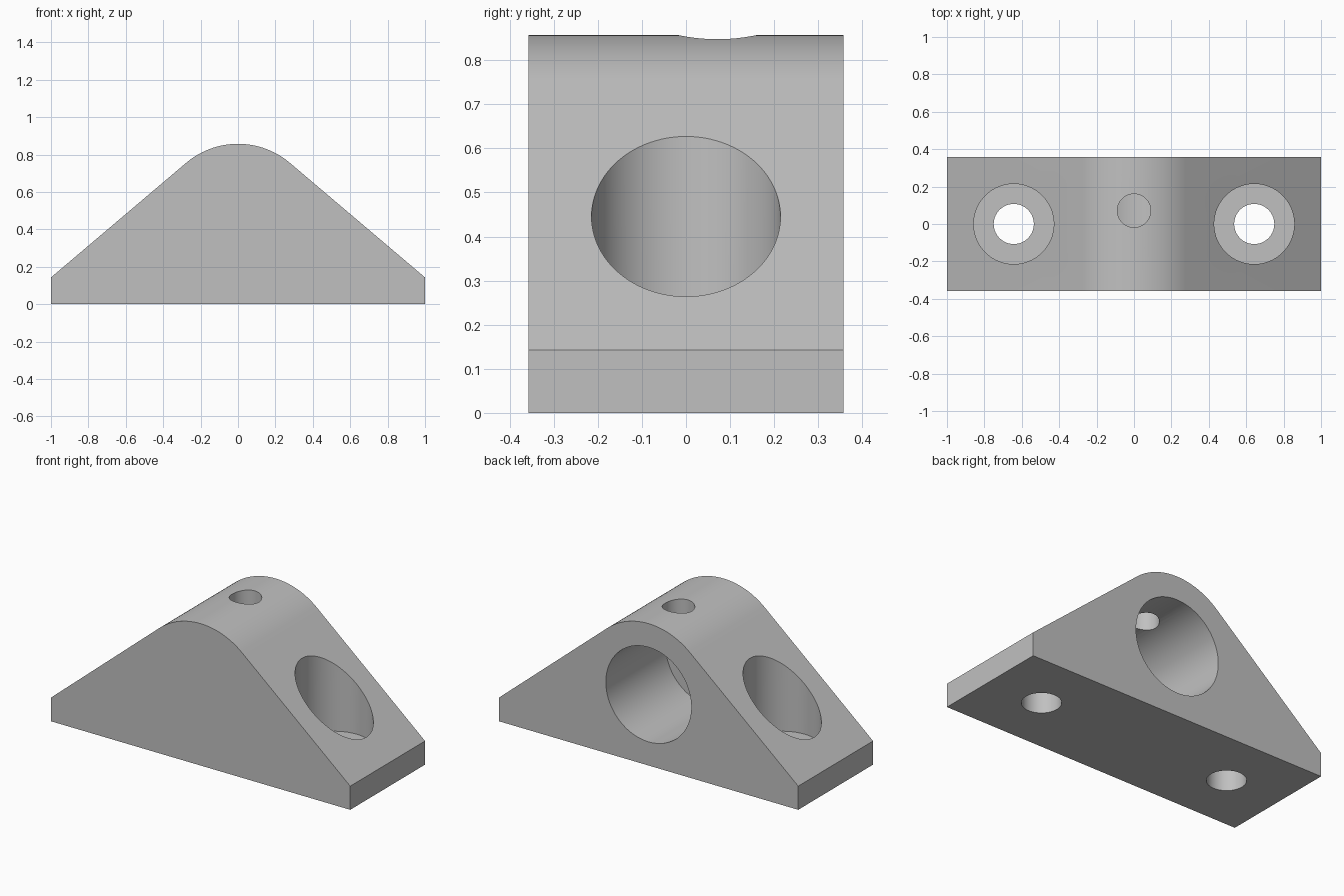
import bpy, bmesh, math
from mathutils import Matrix

U = 1 / 14  # one design unit

cube = bpy.data.objects.get("Cube")
if cube:
    bpy.data.objects.remove(cube, do_unlink=True)

grey = bpy.data.materials.new("plain grey")
grey.use_nodes = True
colour = (0.53, 0.53, 0.53, 1)
grey.diffuse_color = colour
grey.node_tree.nodes["Principled BSDF"].inputs["Base Color"].default_value = colour


def make_object(name, bm):
    bmesh.ops.recalc_face_normals(bm, faces=bm.faces)
    mesh = bpy.data.meshes.new(name)
    bm.to_mesh(mesh)
    bm.free()
    mesh.materials.append(grey)
    obj = bpy.data.objects.new(name, mesh)
    bpy.context.collection.objects.link(obj)
    return obj


def make_cutter(name, radius, start, end, axis, centre):
    """Cylinder from start to end along the axis, all in design units."""
    bm = bmesh.new()
    bmesh.ops.create_cone(bm, cap_ends=True, segments=96, radius1=radius * U,
                          radius2=radius * U, depth=(end - start) * U)
    mid = (start + end) / 2
    a, b = centre
    if axis == 'Y':
        bmesh.ops.rotate(bm, verts=bm.verts, matrix=Matrix.Rotation(math.pi / 2, 3, 'X'))
        place = (a * U, mid * U, b * U)
    else:
        place = (a * U, b * U, mid * U)
    bmesh.ops.translate(bm, verts=bm.verts, vec=place)
    obj = make_object(name, bm)
    obj.hide_render = True
    return obj


# Bracket body: sloped sides running tangent into a rounded crown
half, edge, crown = 14, 2, 6
tangent = (math.atan2(edge - crown, half)
           + math.acos(crown / math.hypot(half, edge - crown)))
profile = [(-half, 0), (half, 0), (half, edge)]
steps = 40
for i in range(steps + 1):
    a = tangent + (math.pi - 2 * tangent) * i / steps
    profile.append((crown * math.cos(a), crown + crown * math.sin(a)))
profile.append((-half, edge))

bm = bmesh.new()
face = bm.faces.new([bm.verts.new((x * U, -5 * U, z * U)) for x, z in profile])
sweep = bmesh.ops.extrude_face_region(bm, geom=[face])
bmesh.ops.translate(bm, vec=(0, 10 * U, 0),
                    verts=[g for g in sweep["geom"] if isinstance(g, bmesh.types.BMVert)])
body = make_object("bracket_body", bm)

# Blind bore from the back, small hole in the crown, counterbored bolt holes
cutters = [make_cutter("main_bore", 4, -3, 7, 'Y', (0, 6)),
           make_cutter("crown_hole", 1.25, 6, 14, 'Z', (0, 1))]
for side, x in (("right", -9), ("left", 9)):
    cutters.append(make_cutter(side + "_bolt_hole", 1.5, -2, 5, 'Z', (x, 0)))
    cutters.append(make_cutter(side + "_counterbore", 3, 2, 14, 'Z', (x, 0)))

for cutter in cutters:
    mod = body.modifiers.new(cutter.name, 'BOOLEAN')
    mod.operation = 'DIFFERENCE'
    mod.solver = 'EXACT'
    mod.object = cutter

# Bake the cuts and drop the cutters
graph = bpy.context.evaluated_depsgraph_get()
finished = bpy.data.meshes.new_from_object(body.evaluated_get(graph))
body.modifiers.clear()
body.data = finished
for cutter in cutters:
    bpy.data.objects.remove(cutter, do_unlink=True)

# Smooth curved walls, crisp rims
bpy.ops.object.select_all(action='DESELECT')
body.select_set(True)
bpy.context.view_layer.objects.active = body
bpy.ops.object.shade_smooth_by_angle(angle=math.radians(25))
